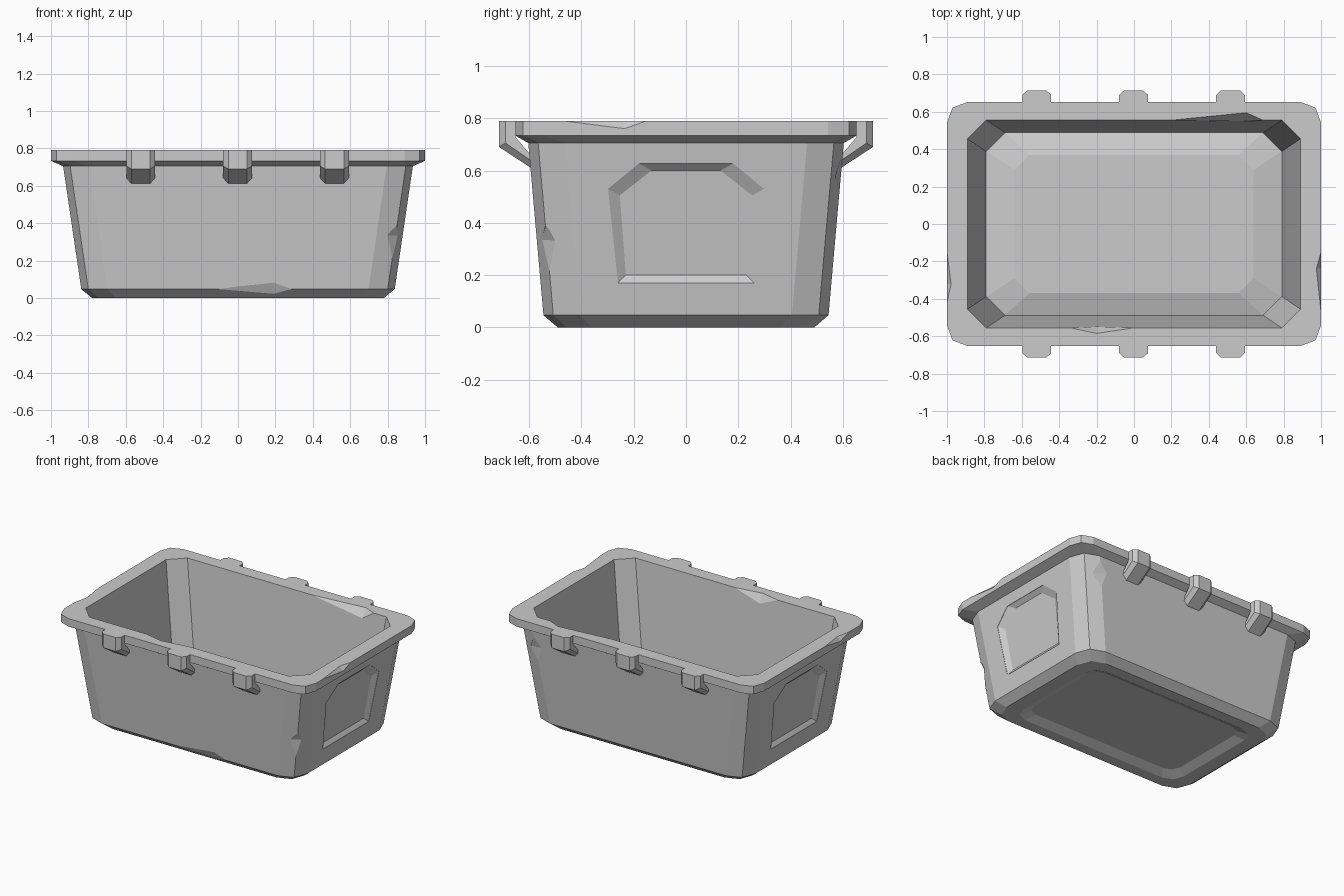
import bpy, bmesh

cube = bpy.data.objects.get("Cube")
if cube:
    bpy.data.objects.remove(cube)

grey = bpy.data.materials.new("grey plastic")
grey.use_nodes = True
COLOUR = (0.6, 0.6, 0.6, 1)
grey.diffuse_color = COLOUR
grey.node_tree.nodes["Principled BSDF"].inputs["Base Color"].default_value = COLOUR


def finish(bm, name):
    bmesh.ops.recalc_face_normals(bm, faces=bm.faces)
    mesh = bpy.data.meshes.new(name)
    bm.to_mesh(mesh)
    bm.free()
    mesh.materials.append(grey)
    ob = bpy.data.objects.new(name, mesh)
    bpy.context.collection.objects.link(ob)
    return ob


def loft(bm, rings):
    """Skin a row of equal point rings and cap both ends."""
    loops = [[bm.verts.new(p) for p in ring] for ring in rings]
    for a, b in zip(loops, loops[1:]):
        for i in range(len(a)):
            j = (i + 1) % len(a)
            bm.faces.new((a[i], a[j], b[j], b[i]))
    bm.faces.new(loops[0])
    bm.faces.new(loops[-1])


def ring(hx, hy, z, r, k):
    """Rectangle with each corner cut to two facets (k = .5 gives one)."""
    c = [(hx, hy - r), (hx - k * r, hy - k * r), (hx - r, hy)]
    flat = c + [(-x, y) for x, y in c[::-1]]
    flat += [(-x, -y) for x, y in flat]
    return [(x, y, z) for x, y in flat]


# Tub: underside recess, outer walls, rim, inner walls, raised floor
bm = bmesh.new()
loft(bm, [
    ring(.62, .35, .03, .08, .3),
    ring(.68, .41, 0, .10, .3),
    ring(.78, .49, 0, .13, .27),
    ring(.838, .545, .047, .14, .27),
    ring(.935, .603, .705, .14, .27),
    ring(1, .652, .733, .11, .27),
    ring(1, .652, .79, .11, .27),
    ring(.89, .555, .79, .10, .5),
    ring(.79, .488, .12, .10, .5),
    ring(.64, .37, .155, .08, .5),
])
tub = finish(bm, "tub")

# Cutter for the end panels and the worn edges
cut = bmesh.new()
half_outer = [(.26, .17), (.298, .53), (.18, .627)]
half_inner = [(.23, .20), (.253, .505), (.132, .6)]


def panel(half, offset, side):
    pts = half + [(-y, z) for y, z in half[::-1]]
    return [(side * (.838 + (z - .047) * .147 + offset), y, z) for y, z in pts]


for side in (1, -1):
    loft(cut, [panel(half_outer, .05, side), panel(half_outer, -.002, side),
               panel(half_inner, -.025, side)])


def dent(*points):
    verts = [cut.verts.new(p) for p in points]
    bmesh.ops.convex_hull(cut, input=verts)
    loose = [v for v in verts if v.is_valid and not v.link_faces]
    bmesh.ops.delete(cut, geom=loose, context='VERTS')


# Each dent: two ends along an edge, one point on each face, one outside
dent((-.12, -.546, .047), (.29, -.546, .047), (.19, -.546, .085),
     (.19, -.515, .02), (.19, -.58, .03))
dent((.847, -.536, .39), (.828, -.518, .18), (.795, -.552, .335),
     (.872, -.485, .332), (.90, -.58, .34))
dent((.787, .603, .68), (.77, .583, .48), (.73, .594, .6),
     (.83, .571, .58), (.81, .64, .6))
dent((-.91, -.578, .66), (-.88, -.553, .48), (-.84, -.589, .6),
     (-.918, -.533, .58), (-.95, -.62, .6))
dent((1, -.47, .79), (1, -.15, .79), (.975, -.24, .79),
     (1, -.235, .76), (1.04, -.24, .82))
dent((-1, -.42, .79), (-1, -.15, .79), (-.978, -.32, .79),
     (-1, -.32, .76), (-1.04, -.32, .82))
dent((.20, .555, .79), (.69, .555, .79), (.60, .595, .79),
     (.60, .55, .73), (.60, .50, .83))
dent((-.34, -.555, .79), (0, -.555, .79), (-.20, -.585, .79),
     (-.20, -.549, .73), (-.20, -.50, .83))
cutter = finish(cut, "edge_cutter")
cutter.hide_render = True

mod = tub.modifiers.new("wear", 'BOOLEAN')
mod.operation = 'DIFFERENCE'
mod.solver = 'EXACT'
mod.object = cutter
bpy.context.view_layer.objects.active = tub
bpy.ops.object.modifier_apply(modifier=mod.name)
bpy.data.objects.remove(cutter)

# Clips: bent straps hooked from the rim back to the wall
inner = [(.645, .79), (.652, .728), (.588, .652)]
middle = [(.69, .79), (.69, .705), (.588, .635)]
outer = [(.715, .79), (.715, .69), (.588, .607)]


def clip(name, x, side):
    bm = bmesh.new()
    rings = []
    for i, m, o in zip(inner, middle, outer):
        half = [(.077, i), (.077, m), (.05, o)]
        pts = half + [(-w, p) for w, p in half[::-1]]
        rings.append([(x + w, side * p[0], p[1]) for w, p in pts])
    loft(bm, rings)
    finish(bm, name)


for side, label in ((-1, "front"), (1, "back")):
    for x, place in ((-.52, "right"), (-.002, "middle"), (.516, "left")):
        clip(f"{label}_clip_{place}", x, side)
